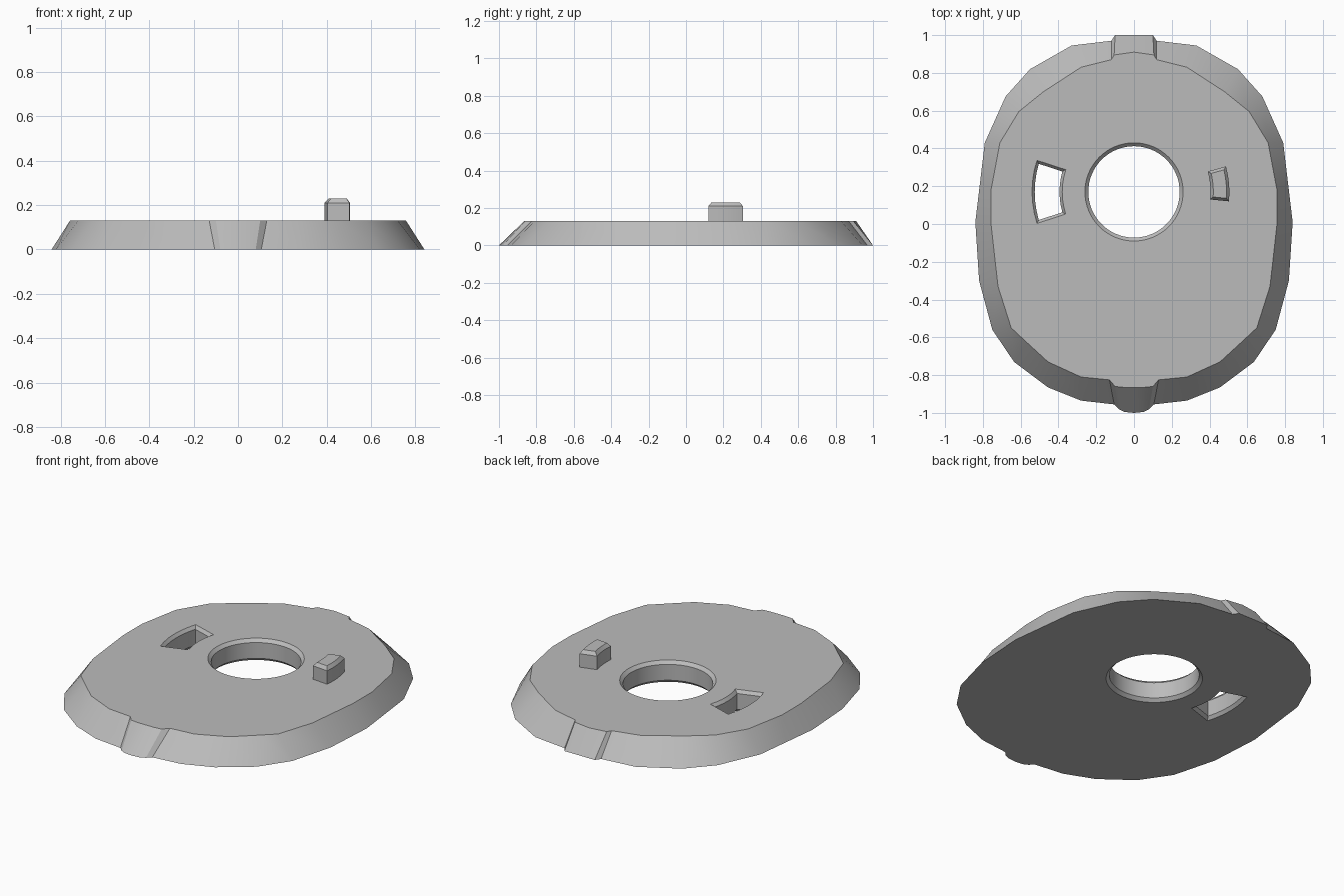
import bpy, bmesh, math

if "Cube" in bpy.data.objects:
    bpy.data.objects.remove(bpy.data.objects["Cube"])

grey = bpy.data.materials.new("light_grey")
grey.use_nodes = True
colour = (0.5, 0.5, 0.5, 1)
grey.diffuse_color = colour
grey.node_tree.nodes["Principled BSDF"].inputs["Base Color"].default_value = colour

TOP = 0.13
HUB = 0.17  # y of the bore centre


def loft(name, rings):
    """Closed solid from stacked rings of equal point count."""
    bm = bmesh.new()
    loops = [[bm.verts.new(p) for p in ring] for ring in rings]
    n = len(loops[0])
    for low, high in zip(loops, loops[1:]):
        for i in range(n):
            j = (i + 1) % n
            bm.faces.new((low[i], low[j], high[j], high[i]))
    bm.faces.new(loops[0])
    bm.faces.new(loops[-1])
    bmesh.ops.recalc_face_normals(bm, faces=bm.faces)
    mesh = bpy.data.meshes.new(name)
    bm.to_mesh(mesh)
    bm.free()
    mesh.materials.append(grey)
    obj = bpy.data.objects.new(name, mesh)
    bpy.context.collection.objects.link(obj)
    return obj


def mirrored(half, z):
    """Close a half outline whose end points lie on the centre line."""
    full = half + [(-x, y) for x, y in half[-2:0:-1]]
    return [(x, y, z) for x, y in full]


def circle(r, z, n=64):
    return [(r * math.cos(2 * math.pi * i / n), HUB + r * math.sin(2 * math.pi * i / n), z)
            for i in range(n)]


def sector(r0, r1, a0, a1, z, inset=0, n=6):
    """Ring sector about the hub, angles in degrees, shrunk by inset."""
    pts = []
    for r, order in ((r1 - inset, range(n + 1)), (r0 + inset, range(n, -1, -1))):
        trim = inset / r
        lo, hi = math.radians(a0) + trim, math.radians(a1) - trim
        for i in order:
            a = lo + (hi - lo) * i / n
            pts.append((r * math.cos(a), HUB + r * math.sin(a), z))
    return pts


def smooth(obj):
    bpy.ops.object.select_all(action="DESELECT")
    obj.select_set(True)
    bpy.context.view_layer.objects.active = obj
    bpy.ops.object.shade_smooth_by_angle(angle=math.radians(25))


# Oval plate with a raised tab at the back and a small nose at the front
base = [(0, 1), (.10, 1), (.12, .97), (.33, .945), (.55, .82), (.68, .675),
        (.79, .43), (.815, .22), (.84, .01), (.82, -.30), (.75, -.56),
        (.635, -.73), (.455, -.865), (.28, -.935), (.105, -.955),
        (.08, -.98), (.05, -.995), (0, -1)]
rim = [(0, .91), (.105, .895), (.12, .87), (.28, .83), (.48, .70), (.61, .595),
       (.71, .43), (.757, .18), (.757, 0), (.72, -.33), (.65, -.55),
       (.575, -.62), (.455, -.73), (.28, -.81), (.13, -.825),
       (.10, -.86), (.05, -.865), (0, -.865)]
plate = loft("plate", [mirrored(base, 0), mirrored(rim, TOP)])

# Cutters flare at both faces to leave chamfered openings
CH, OVER = 0.018, 0.01
levels = [(-OVER, -OVER), (CH, CH), (TOP - CH, CH), (TOP + OVER, -OVER)]
bore = loft("bore_cutter", [circle(.26 - d, z) for z, d in levels])
slot = loft("slot_cutter", [sector(.38, .54, 162, 198, z, d * 0.8) for z, d in levels])

bpy.context.view_layer.objects.active = plate
for cutter in (bore, slot):
    mod = plate.modifiers.new(cutter.name, "BOOLEAN")
    mod.operation = "DIFFERENCE"
    mod.solver = "EXACT"
    mod.object = cutter
    bpy.ops.object.modifier_apply(modifier=mod.name)
    bpy.data.objects.remove(cutter)
smooth(plate)

# Locating peg with a chamfered top
peg = loft("peg", [sector(.405, .505, -5.7, 15.5, z, d)
                   for z, d in ((TOP - 0.01, 0), (.21, 0), (.23, .015))])
smooth(peg)
